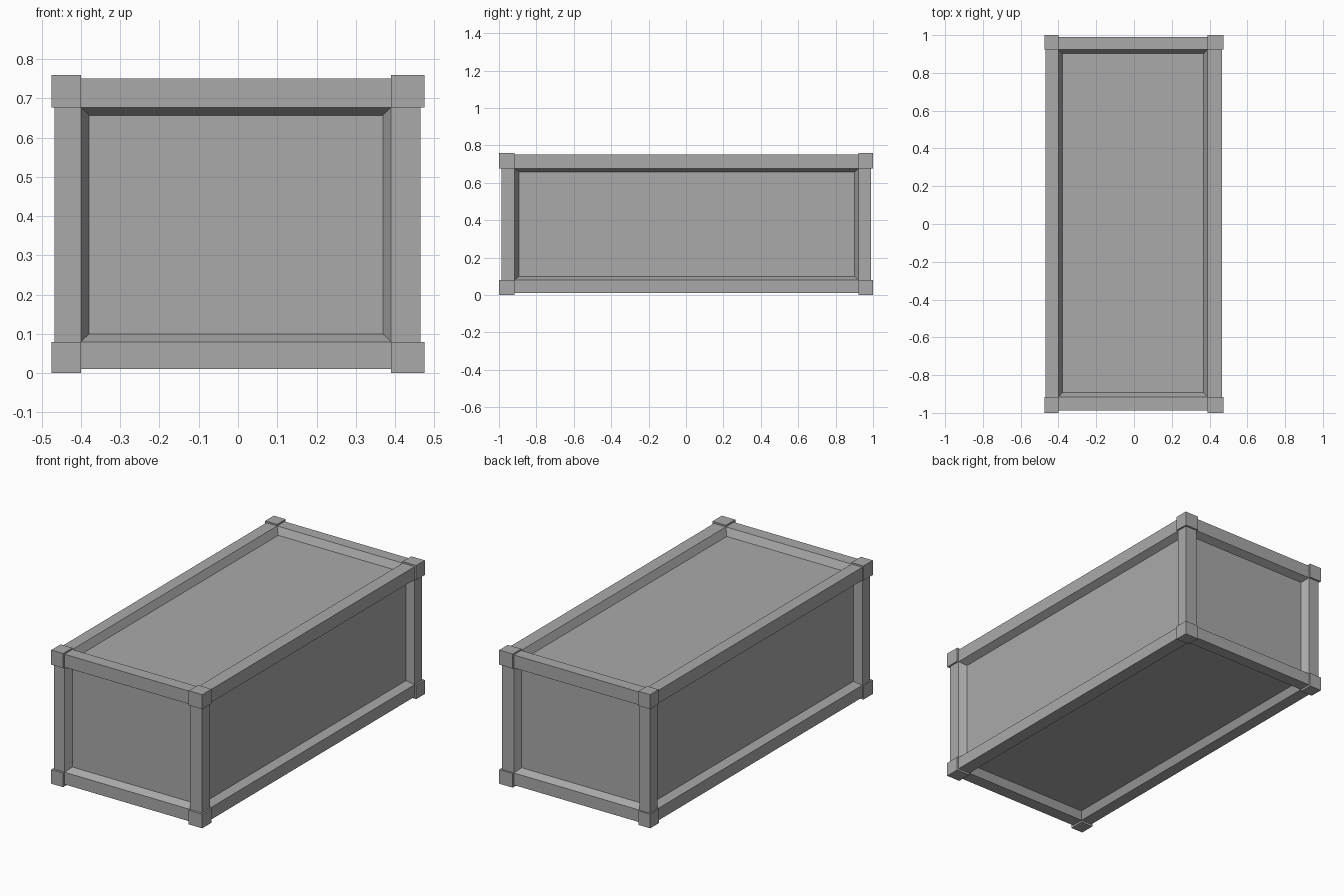
import bpy
import bmesh
from itertools import product
from mathutils import Vector

cube = bpy.data.objects.get("Cube")
if cube:
    bpy.data.objects.remove(cube, do_unlink=True)

# Low and high limits of each nested outline
OUTER = (Vector((-0.475, -1.0, 0.0)), Vector((0.475, 1.0, 0.76)))
FRAME = (Vector((-0.468, -0.987, 0.011)), Vector((0.465, 0.99, 0.751)))
OPENING = (Vector((-0.40, -0.916, 0.08)), Vector((0.39, 0.923, 0.677)))
PANEL = (Vector((-0.379, -0.893, 0.10)), Vector((0.369, 0.902, 0.657)))
DEPTH = 0.04

# Single grey finish
GREY = (0.4, 0.4, 0.4, 1.0)
grey = bpy.data.materials.new("grey_metal")
grey.use_nodes = True
grey.diffuse_color = GREY
grey.node_tree.nodes["Principled BSDF"].inputs["Base Color"].default_value = GREY


def add_box(bm, low, high):
    """Add a box spanning two opposite corners."""
    verts = bmesh.ops.create_cube(bm, size=1)["verts"]
    for v in verts:
        v.co = Vector([high[i] if v.co[i] > 0 else low[i] for i in range(3)])


def make_object(name, bm):
    bmesh.ops.recalc_face_normals(bm, faces=bm.faces)
    mesh = bpy.data.meshes.new(name)
    bm.to_mesh(mesh)
    bm.free()
    mesh.materials.append(grey)
    obj = bpy.data.objects.new(name, mesh)
    bpy.context.collection.objects.link(obj)
    return obj


def inset_to(bm, face, axis, bounds, shift):
    """Inset a face to the given outline and move it along its axis."""
    middle = (bounds[0] + bounds[1]) / 2
    bmesh.ops.inset_individual(bm, faces=[face], thickness=0.01)
    for v in face.verts:
        for i in range(3):
            if i == axis:
                v.co[i] += shift
            else:
                v.co[i] = bounds[int(v.co[i] > middle[i])][i]


# Framed body with a sloped recess on all six sides
bm = bmesh.new()
add_box(bm, *FRAME)
bm.normal_update()
for face in list(bm.faces):
    normal = face.normal.copy()
    axis = max(range(3), key=lambda i: abs(normal[i]))
    inset_to(bm, face, axis, OPENING, 0)
    inset_to(bm, face, axis, PANEL, -DEPTH * normal[axis])
make_object("container_body", bm)

# Eight protruding corner blocks
for side in product((0, 1), repeat=3):
    a = [OUTER[s][i] for i, s in enumerate(side)]
    b = [OPENING[s][i] for i, s in enumerate(side)]
    bm = bmesh.new()
    add_box(bm, [min(p) for p in zip(a, b)], [max(p) for p in zip(a, b)])
    words = (("right", "left")[side[0]], ("front", "back")[side[1]],
             ("bottom", "top")[side[2]])
    make_object("corner_block_" + "_".join(words), bm)
